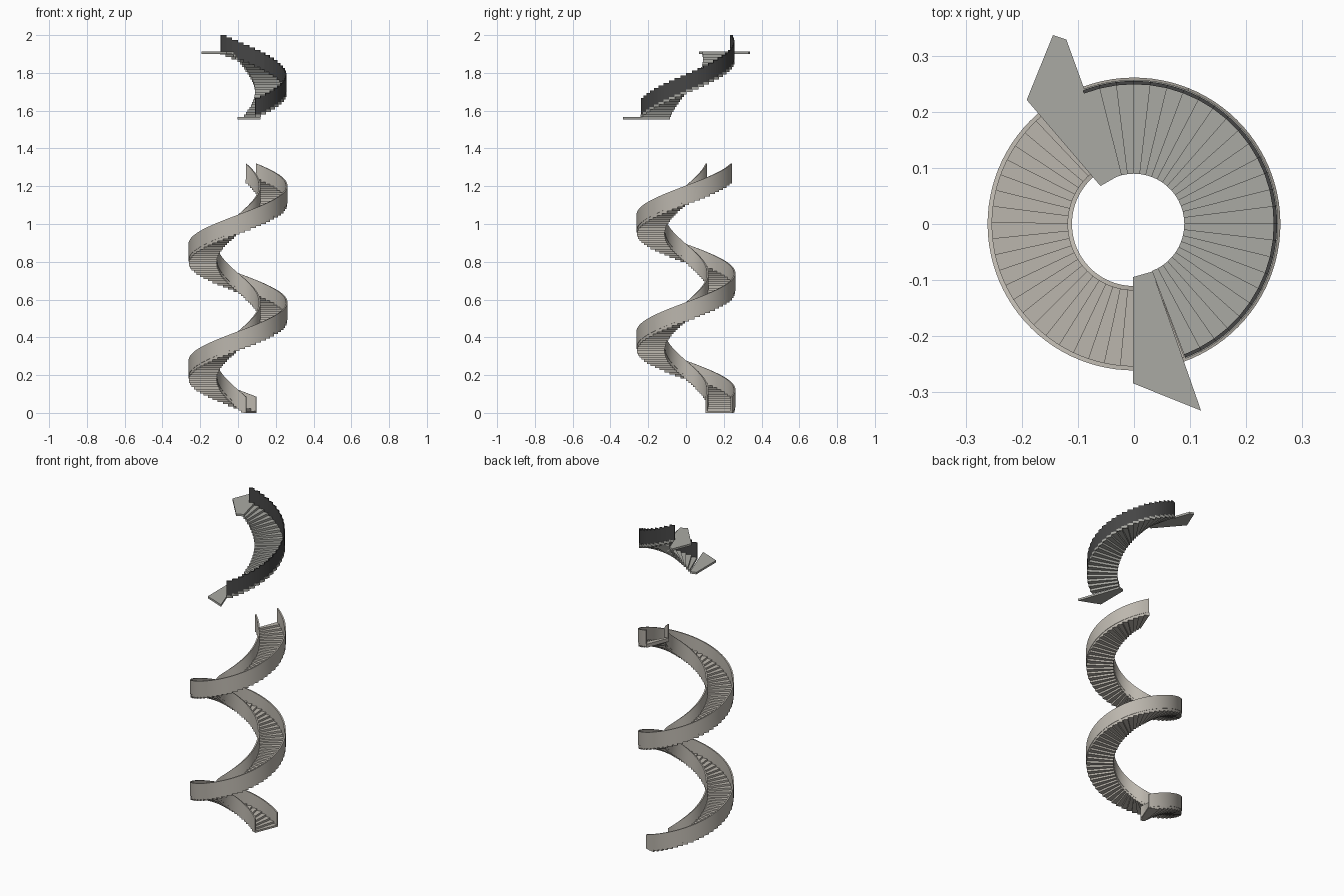
import bpy, bmesh
from math import sin, cos, radians, pi, atan2

if "Cube" in bpy.data.objects:
    bpy.data.objects.remove(bpy.data.objects["Cube"])


def material(name, c):
    m = bpy.data.materials.new(name)
    m.diffuse_color = (*c, 1)
    m.use_nodes = True
    m.node_tree.nodes["Principled BSDF"].inputs["Base Color"].default_value = m.diffuse_color
    return m


STONE = material("warm_stone", (0.50, 0.47, 0.42))
SLATE = material("grey_slate", (0.40, 0.40, 0.37))
IRON = material("dark_iron", (0.06, 0.06, 0.06))


def finish(name, bm, mat, smooth=False):
    bmesh.ops.recalc_face_normals(bm, faces=bm.faces)
    me = bpy.data.meshes.new(name)
    bm.to_mesh(me)
    bm.free()
    ob = bpy.data.objects.new(name, me)
    bpy.context.collection.objects.link(ob)
    me.materials.append(mat)
    if smooth:
        bpy.context.view_layer.objects.active = ob
        ob.select_set(True)
        bpy.ops.object.shade_smooth_by_angle(angle=radians(30))
        ob.select_set(False)
    return ob


def prism(bm, pts, z0, z1):
    """Closed slab over a plan outline."""
    lo = [bm.verts.new((x, y, z0)) for x, y in pts]
    hi = [bm.verts.new((x, y, z1)) for x, y in pts]
    bm.faces.new(lo)
    bm.faces.new(hi)
    n = len(pts)
    for i in range(n):
        j = (i + 1) % n
        bm.faces.new((lo[i], lo[j], hi[j], hi[i]))


def sector(bm, r0, r1, a0, a1, z0, z1):
    """Wedge between two radii and two angles."""
    m = (a0 + a1) / 2
    prism(bm, [(r0 * cos(a0), r0 * sin(a0)), (r1 * cos(a0), r1 * sin(a0)),
               (r1 * cos(m), r1 * sin(m)), (r1 * cos(a1), r1 * sin(a1)),
               (r0 * cos(a1), r0 * sin(a1))], z0, z1)


def helix_band(name, r0, r1, a0, turns, rise, z0, z1, mat, n=192):
    """Rectangular section swept along a helix."""
    bm = bmesh.new()
    rings = []
    for i in range(n + 1):
        t = i / n
        a = a0 + turns * 2 * pi * t
        rings.append([bm.verts.new((r * cos(a), r * sin(a), z + rise * t))
                      for r, z in ((r0, z0), (r1, z0), (r1, z1), (r0, z1))])
    for p, q in zip(rings, rings[1:]):
        for k in range(4):
            m = (k + 1) % 4
            bm.faces.new((p[k], p[m], q[m], q[k]))
    bm.faces.new(rings[0])
    bm.faces.new(rings[-1])
    return finish(name, bm, mat, True)


# Lower stair: two full turns between solid side walls
START, TURNS, RISE, WALL = radians(68), 2, 1.235, 0.085
helix_band("lower_outer_wall", 0.254, 0.262, START, TURNS, RISE, 0, WALL, STONE)
helix_band("lower_inner_wall", 0.111, 0.119, START, TURNS, RISE, 0, WALL, STONE)

STEPS = 110
bm = bmesh.new()
da, dz = TURNS * 2 * pi / STEPS, RISE / STEPS
for i in range(STEPS):
    a = START + i * da
    sector(bm, 0.113, 0.26, a, a + da * 1.12, max(0, i * dz - 0.010), i * dz + 0.011)
finish("lower_steps", bm, STONE)

# Upper stair: half a turn of open treads
A0, A1, N, Z0, Z1 = radians(-69), radians(111), 26, 1.566, 1.912
da, dz = (A1 - A0) / N, (Z1 - Z0) / N
treads, panels = bmesh.new(), bmesh.new()
for i in range(N):
    a, z = A0 + i * da, Z0 + (i + 1) * dz
    sector(treads, 0.09, 0.258, a, a + da * 1.08, z - 0.014, z)
    sector(panels, 0.250, 0.256, a, a + da, z - 0.014, z + 0.088)
finish("upper_treads", treads, SLATE)
finish("upper_railing_panels", panels, IRON)

# Landings at both ends of the upper stair
bm = bmesh.new()
prism(bm, [(-0.002, -0.095), (-0.002, -0.285), (0.12, -0.334), (0.033, -0.085)],
      Z0 - 0.012, Z0)
finish("bottom_landing", bm, SLATE)
bm = bmesh.new()
prism(bm, [(-0.06, 0.068), (-0.192, 0.222), (-0.145, 0.338), (-0.121, 0.33),
           (-0.032, 0.084)], Z1 - 0.012, Z1)
finish("top_landing", bm, SLATE)
